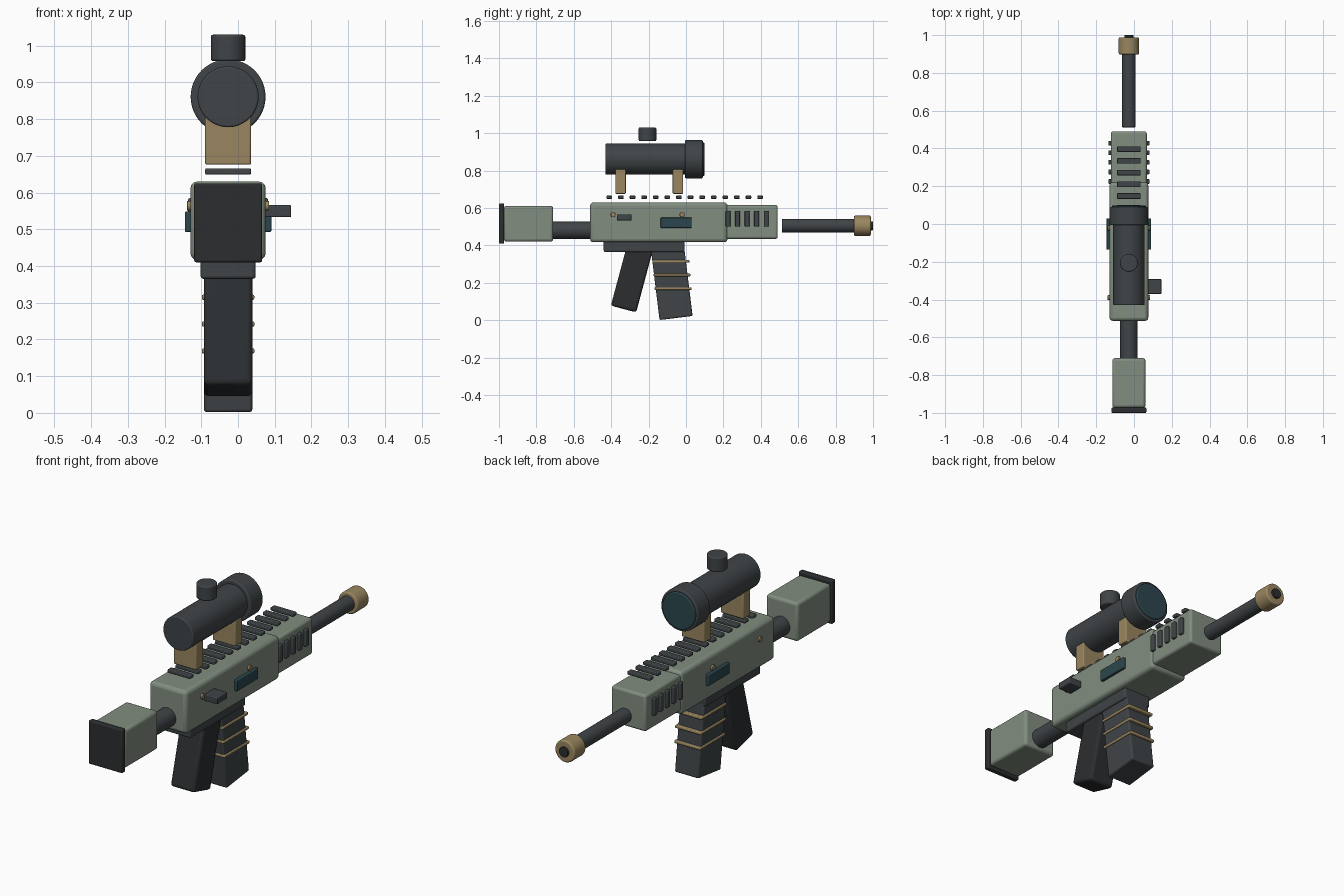
import bpy
import math

if "Cube" in bpy.data.objects:
    bpy.data.objects.remove(bpy.data.objects["Cube"])

CX = -0.027  # lengthwise centre plane of the body


def material(name, rgb):
    m = bpy.data.materials.new(name)
    m.diffuse_color = (*rgb, 1)
    m.use_nodes = True
    m.node_tree.nodes["Principled BSDF"].inputs["Base Color"].default_value = m.diffuse_color
    return m


GREEN = material("green", (0.22, 0.27, 0.215))
METAL = material("dark_metal", (0.05, 0.058, 0.063))
BLACK = material("black", (0.024, 0.027, 0.03))
BRASS = material("brass", (0.32, 0.24, 0.115))
TEAL = material("teal", (0.025, 0.062, 0.075))


def finish(obj, name, mat, bevel):
    obj.name = name
    obj.data.materials.append(mat)
    bpy.ops.object.transform_apply(location=False, rotation=False, scale=True)
    if bevel:
        b = obj.modifiers.new("bevel", 'BEVEL')
        b.width = bevel
        b.segments = 3
        b.limit_method = 'ANGLE'
        b.angle_limit = math.radians(40)
    bpy.ops.object.shade_smooth_by_angle(angle=math.radians(35))
    return obj


def box(name, mat, x, y, z, bevel=0.005):
    """Box from (min, max) ranges on each axis."""
    r = (x, y, z)
    bpy.ops.mesh.primitive_cube_add(size=1, location=[(a + b) / 2 for a, b in r])
    obj = bpy.context.object
    obj.scale = [b - a for a, b in r]
    return finish(obj, name, mat, bevel)


def mid(width):
    return (CX - width / 2, CX + width / 2)


def tilted_box(name, mat, size, bottom, degrees, bevel):
    """Box whose bottom centre (y, z) is given, leaning about x."""
    a = math.radians(degrees)
    h = size[2] / 2
    loc = (CX, bottom[0] - h * math.sin(a), bottom[1] + h * math.cos(a))
    bpy.ops.mesh.primitive_cube_add(size=1, location=loc, rotation=(a, 0, 0))
    obj = bpy.context.object
    obj.scale = size
    return finish(obj, name, mat, bevel)


def rod(name, mat, radius, start, end, centre, axis='y', bevel=0.004, sides=48):
    """Cylinder from start to end along an axis; centre is the other two coordinates."""
    m = (start + end) / 2
    loc = {'x': (m, *centre), 'y': (centre[0], m, centre[1]), 'z': (*centre, m)}[axis]
    rot = {'x': (0, math.pi / 2, 0), 'y': (math.pi / 2, 0, 0), 'z': (0, 0, 0)}[axis]
    bpy.ops.mesh.primitive_cylinder_add(vertices=sides, radius=radius, depth=end - start,
                                        location=loc, rotation=rot)
    return finish(bpy.context.object, name, mat, bevel)


# Stock
box("butt_pad", BLACK, mid(0.185), (-1.0, -0.972), (0.41, 0.625), 0.006)
box("stock", GREEN, mid(0.175), (-0.973, -0.71), (0.42, 0.612), 0.014)
rod("stock_tube", METAL, 0.046, -0.73, -0.49, (CX, 0.481))

# Body
box("receiver", GREEN, mid(0.205), (-0.513, 0.222), (0.417, 0.63), 0.018)
box("handguard", GREEN, mid(0.19), (0.205, 0.49), (0.435, 0.616), 0.012)
box("lower_receiver", METAL, mid(0.15), (-0.44, -0.008), (0.365, 0.43), 0.008)

# Barrel
rod("barrel", METAL, 0.036, 0.512, 0.91, (CX, 0.505))
rod("muzzle", BRASS, 0.054, 0.898, 0.988, (CX, 0.505), bevel=0.007)
rod("bore", BLACK, 0.024, 0.97, 1.0, (CX, 0.505), bevel=0.002)

# Top rail slats
for i in range(14):
    y = -0.41 + i * 0.062
    box("rail_slat", METAL, mid(0.125), (y - 0.015, y + 0.015), (0.649, 0.666), 0.004)

# Scope
rod("scope_tube", METAL, 0.083, -0.43, 0.01, (CX, 0.861), bevel=0.005)
rod("scope_objective", METAL, 0.102, -0.006, 0.09, (CX, 0.861), bevel=0.006)
rod("scope_lens", TEAL, 0.09, 0.07, 0.098, (CX, 0.861), bevel=0.004)
rod("scope_knob", METAL, 0.047, 0.958, 1.03, (CX, -0.206), axis='z', bevel=0.006)
for y in (-0.35, -0.043):
    box("scope_mount", BRASS, mid(0.125), (y - 0.028, y + 0.028), (0.676, 0.806), 0.005)

# Side details on both sides
for s in (-1, 1):
    def side(inner, outer):
        return tuple(sorted((CX + s * inner, CX + s * outer)))

    for i in range(5):
        y = 0.225 + i * 0.0508
        box("handguard_vent", METAL, side(0.085, 0.109), (y - 0.0125, y + 0.0125),
            (0.5, 0.585), 0.005)
    box("side_panel", TEAL, side(0.09, 0.118), (-0.136, 0.03), (0.493, 0.549), 0.004)
    for y in (-0.39, -0.021):
        rod("pin", BRASS, 0.013, *side(0.09, 0.112), (y, 0.564), axis='x',
            bevel=0.002, sides=24)

# Charging handle on the right
box("charging_handle", METAL, (0.06, 0.145), (-0.37, -0.291), (0.533, 0.566), 0.004)

# Grip and magazine
tilted_box("grip", BLACK, (0.132, 0.14, 0.335), (-0.334, 0.06), -15, 0.014)
tilted_box("magazine", METAL, (0.132, 0.178, 0.385), (-0.053, 0.012), 7, 0.008)
for y, z in ((-0.081, 0.315), (-0.075, 0.242), (-0.069, 0.169)):
    box("magazine_band", BRASS, mid(0.143), (y - 0.099, y + 0.099), (z - 0.007, z + 0.007), 0.004)
